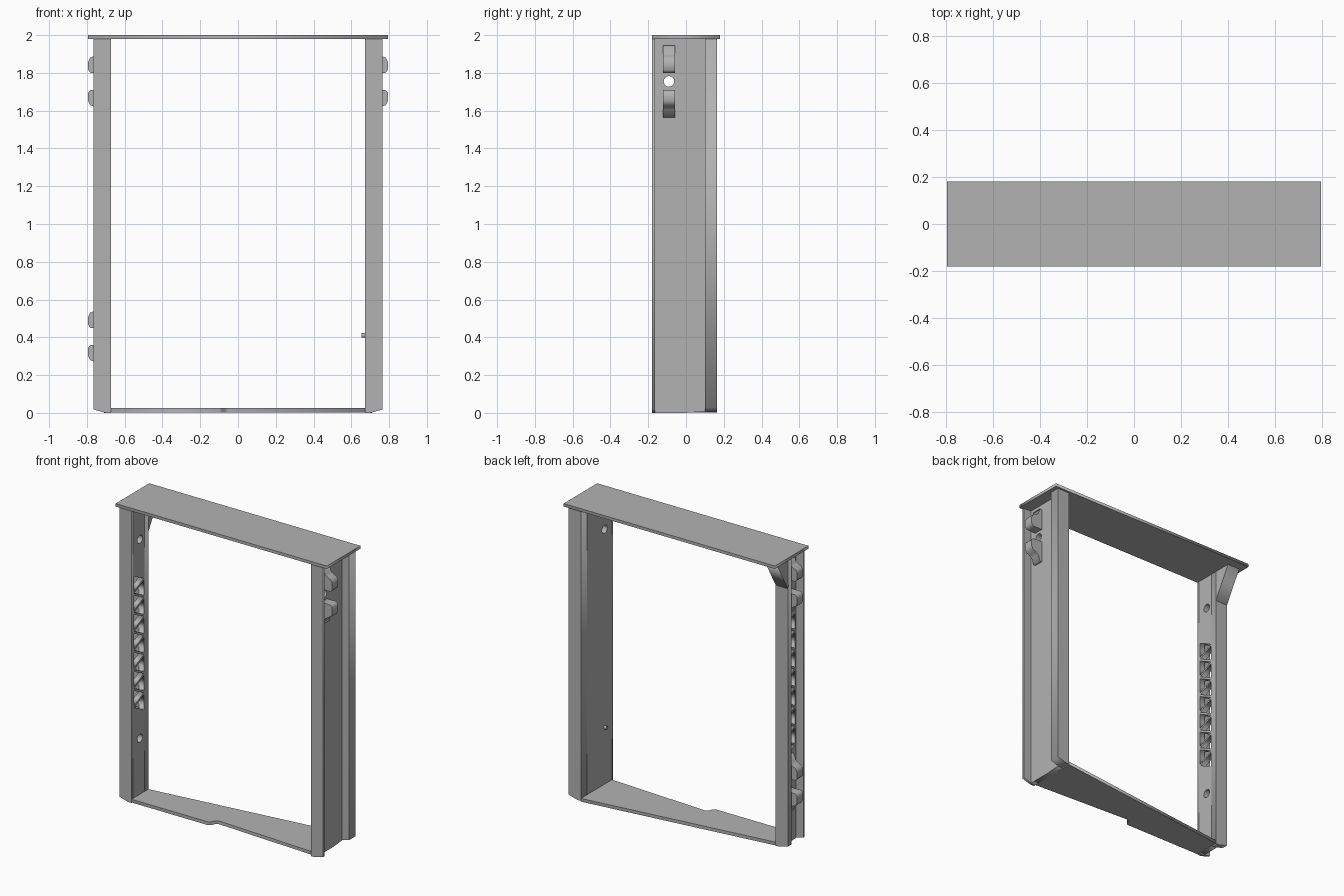
import bpy
import math
from mathutils import Matrix

cube = bpy.data.objects.get("Cube")
if cube:
    bpy.data.objects.remove(cube, do_unlink=True)

grey = bpy.data.materials.new("plain grey")
grey.use_nodes = True
grey.diffuse_color = (0.45, 0.45, 0.45, 1)
grey.node_tree.nodes["Principled BSDF"].inputs["Base Color"].default_value = (0.45, 0.45, 0.45, 1)

# Local (u, v, depth) axes of each drawing plane, as columns
PLANES = {
    "yz": Matrix(((0, 0, 1), (1, 0, 0), (0, 1, 0))),
    "xz": Matrix(((1, 0, 0), (0, 0, -1), (0, 1, 0))),
    "xy": Matrix.Identity(3),
}


def plate(name, plane, outline, low, high, holes=()):
    """Extrude an outline, with optional holes, from low to high along the plane's normal."""
    curve = bpy.data.curves.new(name, "CURVE")
    curve.dimensions = "2D"
    curve.fill_mode = "BOTH"
    curve.extrude = (high - low) / 2
    for loop in (outline, *holes):
        spline = curve.splines.new("POLY")
        spline.points.add(len(loop) - 1)
        for point, (u, v) in zip(spline.points, loop):
            point.co = (u, v, 0, 1)
        spline.use_cyclic_u = True
    axes = PLANES[plane]
    temp = bpy.data.objects.new(name + "_curve", curve)
    bpy.context.collection.objects.link(temp)
    bpy.context.view_layer.update()
    mesh = bpy.data.meshes.new_from_object(temp.evaluated_get(bpy.context.evaluated_depsgraph_get()))
    bpy.data.objects.remove(temp, do_unlink=True)
    mesh.transform(axes.to_4x4())
    mesh.transform(Matrix.Translation(axes.col[2] * abs(1) * (low + high) / 2
                                      * (-1 if plane == "xz" else 1)))
    mesh.materials.clear()
    mesh.materials.append(grey)
    obj = bpy.data.objects.new(name, mesh)
    bpy.context.collection.objects.link(obj)
    return obj


def rect(u0, v0, u1, v1):
    return [(u0, v0), (u1, v0), (u1, v1), (u0, v1)]


def circle(u, v, r, n=24):
    return [(u + r * math.cos(2 * math.pi * i / n), v + r * math.sin(2 * math.pi * i / n))
            for i in range(n)]


INNER, WEB, OUTER = 0.673, 0.71, 0.765
TOP, FRONT, BACK, SHORT = 1.98, -0.18, 0.165, 0.0
HOOK_Y, HIGH, LOW = -0.09, 1.755, 0.405

# Top cover
plate("top_cover", "xy", rect(-0.793, FRONT, 0.793, 0.18), TOP, 2.0)

# Tapered floor with a small step in its front edge
plate("floor", "xy", [(-INNER, FRONT), (-0.1, FRONT), (-0.085, -0.172), (-0.07, -0.14),
                      (-0.05, -0.13), (INNER, -0.168), (INNER, BACK), (-INNER, SHORT)], 0.003, 0.025)


# Front and back flanges, chamfered at the foot
def flange(name, side, y0, y1, foot):
    outline = [(INNER, foot), (0.70, foot), (OUTER, foot + 0.018), (OUTER, TOP), (INNER, TOP)]
    plate(name, "xz", [(side * x, z) for x, z in outline], y0, y1)


flange("front_flange_left", 1, FRONT, -0.165, 0)
flange("front_flange_right", -1, FRONT, -0.165, 0)
flange("back_rail_left", 1, 0.10, BACK, 0.008)
flange("back_rail_right", -1, -0.04, SHORT, 0.002)

# Left web with one peg hole
plate("left_web", "yz", [(-0.165, 0), (0, 0), (0.10, 0.008), (0.10, TOP), (-0.165, TOP)],
      INNER, WEB, [circle(HOOK_Y, HIGH, 0.028)])

# Right web with two peg holes and a zigzag lattice
z_low, z_high, cells = 0.57, 1.54, 14
half = (z_high - z_low) / (cells + 1)
holes = [circle(HOOK_Y, z, 0.028) for z in (HIGH, LOW)]
for i in range(cells):
    z = z_low + half * (i + 1)
    base, tip = (-0.155, -0.05) if i % 2 else (-0.045, -0.15)
    holes.append([(base, z - half * 0.8), (base, z + half * 0.8), (tip, z)])
plate("right_web", "yz", rect(-0.165, 0, -0.04, TOP), -WEB, -INNER, holes)

# Gusset under the cover on the short side
plate("gusset", "yz", [(-0.005, 1.77), (SHORT, 1.77), (0.12, TOP), (-0.005, TOP)], -OUTER, -INNER)


# Paired hooks, mirrored about each peg hole
HOOK = [(0.70, 0.045), (0.78, 0.045), (0.793, 0.06), (0.793, 0.105),
        (0.783, 0.125), (0.76, 0.135), (0.74, 0.15), (0.725, 0.19), (0.70, 0.19)]


def hook_pair(name, side, height):
    for label, up in (("upper", 1), ("lower", -1)):
        plate(f"{name}_{label}_hook", "xz", [(side * x, height + up * z) for x, z in HOOK],
              HOOK_Y - 0.032, HOOK_Y + 0.032)


hook_pair("left_top", 1, HIGH)
hook_pair("right_top", -1, HIGH)
hook_pair("right_bottom", -1, LOW)

# Small locating pin inside the left web
plate("locating_pin", "yz", circle(HOOK_Y, 0.41, 0.012, 16), 0.655, 0.68)
